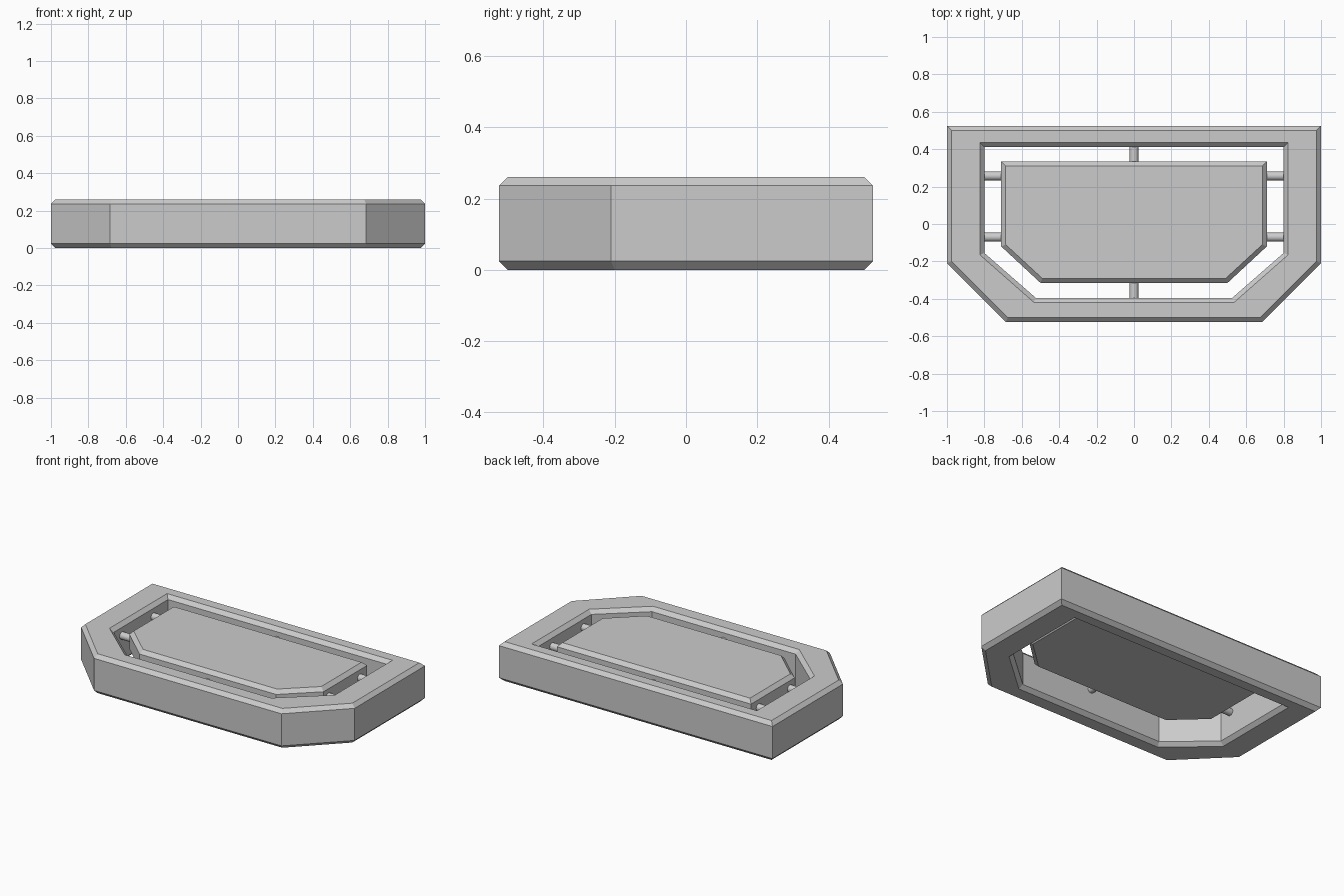
import bpy, bmesh
from mathutils import Vector

if "Cube" in bpy.data.objects:
    bpy.data.objects.remove(bpy.data.objects["Cube"])

B = 0.024  # chamfer size shared by all edges


def outline(hx, yt, yb, cx, cy, inset=0.0):
    """Symmetric six-sided plan with two cut front corners, inset by a distance."""
    k = 0.414 * inset
    half = [(hx - inset, yt - inset), (hx - inset, cy + k), (cx - k, yb + inset)]
    return half + [(-x, y) for x, y in reversed(half)]


def loft(name, rings, closed):
    """Bridge (outline, z) rings; either close into a tube or cap both ends."""
    bm = bmesh.new()
    loops = [[bm.verts.new((x, y, z)) for x, y in pts] for pts, z in rings]
    n = len(loops[0])
    for i in range(len(loops) if closed else len(loops) - 1):
        a, b = loops[i], loops[(i + 1) % len(loops)]
        for j in range(n):
            k = (j + 1) % n
            bm.faces.new((a[j], a[k], b[k], b[j]))
    if not closed:
        bm.faces.new(loops[0])
        bm.faces.new(loops[-1])
    bmesh.ops.recalc_face_normals(bm, faces=bm.faces)
    me = bpy.data.meshes.new(name)
    bm.to_mesh(me)
    bm.free()
    ob = bpy.data.objects.new(name, me)
    bpy.context.collection.objects.link(ob)
    return ob


def rod(name, p, q, radius=0.024):
    p, q = Vector(p), Vector(q)
    d = q - p
    bpy.ops.mesh.primitive_cylinder_add(vertices=16, radius=radius, depth=d.length,
                                        location=(p + q) / 2,
                                        rotation=d.to_track_quat('Z', 'Y').to_euler())
    bpy.context.object.name = name
    bpy.ops.object.shade_smooth_by_angle()


# outer frame with a chamfered opening
H = 0.26
outer = (1.0, 0.525, -0.525, 0.685, -0.21)
hole = (0.80, 0.412, -0.395, 0.525, -0.155)
loft("frame", [
    (outline(*outer, B), 0), (outline(*outer), B),
    (outline(*outer), H - B), (outline(*outer, B), H),
    (outline(*hole, -B), H), (outline(*hole), H - B),
    (outline(*hole), B), (outline(*hole, -B), 0)], True)

# suspended centre panel
panel = (0.71, 0.335, -0.315, 0.50, -0.12)
Z0, Z1 = 0.112, 0.258
loft("centre_panel", [
    (outline(*panel, B), Z0), (outline(*panel), Z0 + B),
    (outline(*panel), Z1 - B), (outline(*panel, B), Z1)], False)

# connecting rods: two per side, one at back and one at front
ZR = 0.183
for s, side in ((1, "right"), (-1, "left")):
    for y, pos in ((0.257, "back"), (-0.07, "front")):
        rod(f"rod_{side}_{pos}", (s * 0.69, y, ZR), (s * 0.815, y, ZR))
rod("rod_back", (0, 0.315, ZR), (0, 0.425, ZR))
rod("rod_front", (0, -0.295, ZR), (0, -0.41, ZR))
